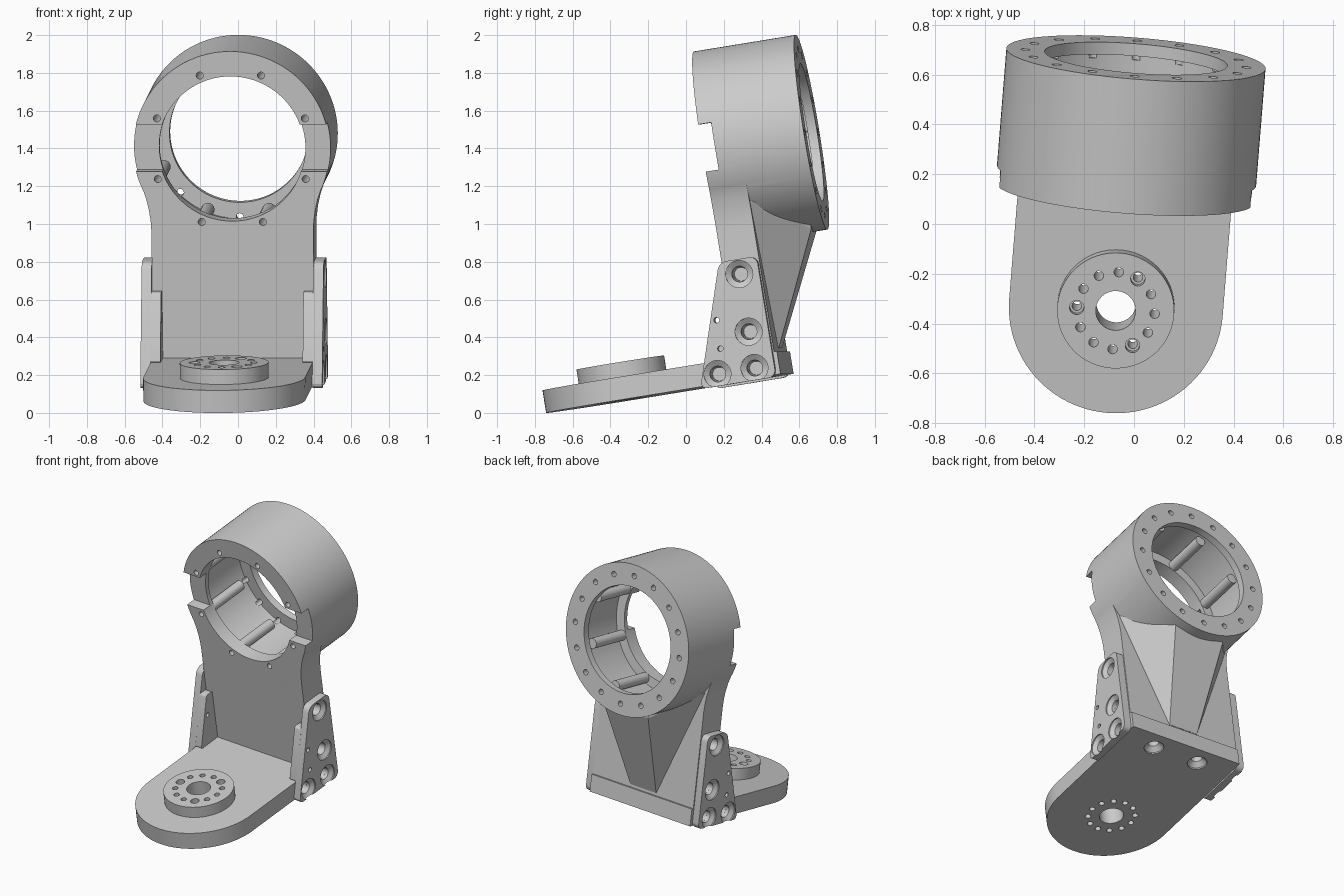
import bpy, bmesh
from math import sin, cos, pi, radians
from mathutils import Vector, Matrix

if "Cube" in bpy.data.objects:
    bpy.data.objects.remove(bpy.data.objects["Cube"])

# Whole bracket is modelled square, then tilted into place
PLACE = (Matrix.Translation((-0.071, -0.316, 0.0683))
         @ Matrix.Rotation(radians(-4.6), 4, 'Z') @ Matrix.Rotation(radians(9.2), 4, 'X'))
X, Y, Z = Vector((1, 0, 0)), Vector((0, 1, 0)), Vector((0, 0, 1))
RING_Z, RING_R, FRONT, BACK = 1.242, 0.522, 0.65, 1.198
HALF, THICK = 0.43, 0.121


def lathe(bm, origin, axis, profile, n=32):
    """Closed solid of revolution; profile is a list of (radius, distance along axis)."""
    origin = Vector(origin)
    u = Z if abs(axis.z) < 0.5 else X
    v = axis.cross(u)
    rings = [[bm.verts.new(origin + axis * t + (u * cos(2 * pi * i / n) + v * sin(2 * pi * i / n)) * r)
              for i in range(n)] for r, t in profile]
    for a, b in zip(rings, rings[1:]):
        for i in range(n):
            bm.faces.new((a[i], a[(i + 1) % n], b[(i + 1) % n], b[i]))
    bm.faces.new(rings[0][::-1])
    bm.faces.new(rings[-1])


def prism(bm, pts, axis, lo, hi, rounding=0):
    """Extrude a 2D outline along axis: Z uses (x,y), Y uses (x,z), X uses (y,z)."""
    def place(p, t):
        return {'Z': (p[0], p[1], t), 'Y': (p[0], t, p[1]), 'X': (t, p[0], p[1])}[axis]
    a = [bm.verts.new(place(p, lo)) for p in pts]
    b = [bm.verts.new(place(p, hi)) for p in pts]
    n = len(pts)
    for i in range(n):
        bm.faces.new((a[i], a[(i + 1) % n], b[(i + 1) % n], b[i]))
    bm.faces.new(a[::-1])
    bm.faces.new(b)
    if rounding:
        edges = [bm.edges.get((p, q)) for p, q in zip(a, b)]
        bmesh.ops.bevel(bm, geom=edges, offset=rounding, segments=5, affect='EDGES', profile=0.5)


def finish(name, bm):
    bmesh.ops.recalc_face_normals(bm, faces=bm.faces)
    me = bpy.data.meshes.new(name)
    bm.to_mesh(me)
    bm.free()
    ob = bpy.data.objects.new(name, me)
    bpy.context.collection.objects.link(ob)
    return ob


def solid(name, fn, *args, **kw):
    bm = bmesh.new()
    fn(bm, *args, **kw)
    return finish(name, bm)


def boolean(ob, tool, op='DIFFERENCE'):
    mod = ob.modifiers.new('bool', 'BOOLEAN')
    mod.operation, mod.object, mod.solver = op, tool, 'EXACT'
    bpy.context.view_layer.objects.active = ob
    bpy.ops.object.modifier_apply(modifier=mod.name)
    bpy.data.objects.remove(tool)


def ring_points(r, count, start):
    return [(r * cos(start + 2 * pi * i / count), r * sin(start + 2 * pi * i / count)) for i in range(count)]


# Ring housing with upright plate and rear rib
housing = solid('ring_housing', lathe, (0, FRONT, RING_Z), Y, [(RING_R, 0), (RING_R, BACK - FRONT)], n=128)
right = [(HALF, THICK), (HALF, 0.80), (0.433, 0.85), (0.441, 0.91), (0.455, 0.97),
         (0.475, 1.03), (0.497, 1.085), (0.505, 1.115)]
plate = solid('plate', prism, right + [(-x, z) for x, z in reversed(right)], 'Y', FRONT, 0.85)
boolean(housing, plate, 'UNION')
bm = bmesh.new()
for s in (-1, 1):
    for p in ((0.11, 0.84, 0.14), (0.11, 0.852, 0.14), (0.19, 1.13, 0.735), (0.19, 1.13, 0.80),
              (0.425, 0.84, 0.93), (0.425, 0.855, 0.93)):
        bm.verts.new((s * p[0], p[1], p[2]))
bmesh.ops.convex_hull(bm, input=bm.verts)
boolean(housing, finish('rib', bm), 'UNION')

# Hollow interior with front and rear lips
D = BACK - FRONT
cavity = solid('cavity', lathe, (0, FRONT, RING_Z), Y,
               [(0.388, -0.1), (0.388, 0.10), (0.455, 0.10), (0.455, D - 0.05),
                (0.368, D - 0.05), (0.368, D + 0.1)], n=128)
boolean(housing, cavity)

# Screw bosses inside, side notches, screw holes
bm = bmesh.new()
for x, z in ring_points(0.425, 8, pi / 8):
    lathe(bm, (x, FRONT + 0.09, RING_Z + z), Y, [(0.036, 0), (0.036, 0.32)], 20)
boolean(housing, finish('bosses', bm), 'UNION')
bm = bmesh.new()
for s in (-1, 1):
    x0, x1 = sorted((s * 0.2, s * 0.7))
    prism(bm, [(x0, RING_Z - 0.123), (x1, RING_Z - 0.123), (x1, RING_Z + 0.13), (x0, RING_Z + 0.13)],
          'Y', FRONT - 0.1, FRONT + 0.07)
boolean(housing, finish('notches', bm))
bm = bmesh.new()
for x, z in ring_points(0.425, 8, pi / 8):
    lathe(bm, (x, FRONT - 0.05, RING_Z + z), Y, [(0.019, 0), (0.019, 0.3)], 16)
for x, z in ring_points(0.445, 16, 0):
    lathe(bm, (x, BACK - 0.08, RING_Z + z), Y, [(0.019, 0), (0.019, 0.15)], 16)
boolean(housing, finish('screw_holes', bm))

# Base plate with rounded nose
nose = [(HALF * cos(pi + pi * i / 48), HALF * sin(pi + pi * i / 48)) for i in range(49)]
base = solid('base_plate', prism, nose + [(HALF, 0.865), (-HALF, 0.865)], 'Z', 0, THICK)
flange = solid('round_flange', lathe, (0, 0, THICK - 0.02), Z, [(0.235, 0), (0.235, 0.10)], n=96)
boolean(base, flange, 'UNION')
bm = bmesh.new()
lathe(bm, (0, 0, -0.1), Z, [(0.08, 0), (0.08, 0.5)], 48)
for i, (x, y) in enumerate(ring_points(0.157, 12, 0)):
    big = i in (2, 6, 10)
    top = [(0.029, 0.26), (0.029, 0.4)] if big else [(0.019, 0.4)]
    lathe(bm, (x, y, -0.1), Z, [(0.019, 0)] + ([(0.019, 0.26)] if big else []) + top, 20)
for x in (-0.175, 0.175):
    lathe(bm, (x, 0.74, -0.03), Z, [(0.066, 0), (0.066, 0.04), (0.036, 0.07), (0.036, 0.11)])
boolean(base, finish('base_holes', bm))

# Side gussets with an inner step, countersunk bolt holes and pin holes
outline = [(0.435, -0.012), (0.843, -0.012), (0.843, 0.635), (0.64, 0.635)]
step = [(0.478, THICK), (0.652, THICK), (0.652, 0.48), (0.59, 0.48)]
sunk = [(0.737, 0.556), (0.737, 0.247), (0.737, 0.052), (0.538, 0.052)]
gussets = []
for s, side in ((-1, 'left'), (1, 'right')):
    g = solid(side + '_gusset', prism, outline, 'X', *sorted((s * HALF, s * 0.483)), rounding=0.04)
    boolean(g, solid('step', prism, step, 'X', *sorted((s * 0.378, s * 0.435)), rounding=0.015), 'UNION')
    for target, depth in ((g, 0.2), (base, 0.17), (housing, 0.17)):
        bm = bmesh.new()
        for y, z in sunk:
            lathe(bm, (s * 0.52, y, z), X * -s, [(0.072, 0), (0.072, 0.045), (0.042, 0.065), (0.036, depth)])
        if target is g:
            lathe(bm, (s * 0.55, 0.579, 0.334), X * -s, [(0.015, 0), (0.015, 0.3)], 16)
            lathe(bm, (s * 0.55, 0.575, 0.182), X * -s, [(0.015, 0), (0.015, 0.12)], 16)
        boolean(target, finish('gusset_holes', bm))
    gussets.append(g)

# Smooth round surfaces, keep edges crisp, tilt into place
for ob in [housing, base] + gussets:
    bpy.ops.object.select_all(action='DESELECT')
    ob.select_set(True)
    bpy.context.view_layer.objects.active = ob
    bpy.ops.object.shade_smooth_by_angle(angle=radians(20))
    ob.matrix_world = PLACE
